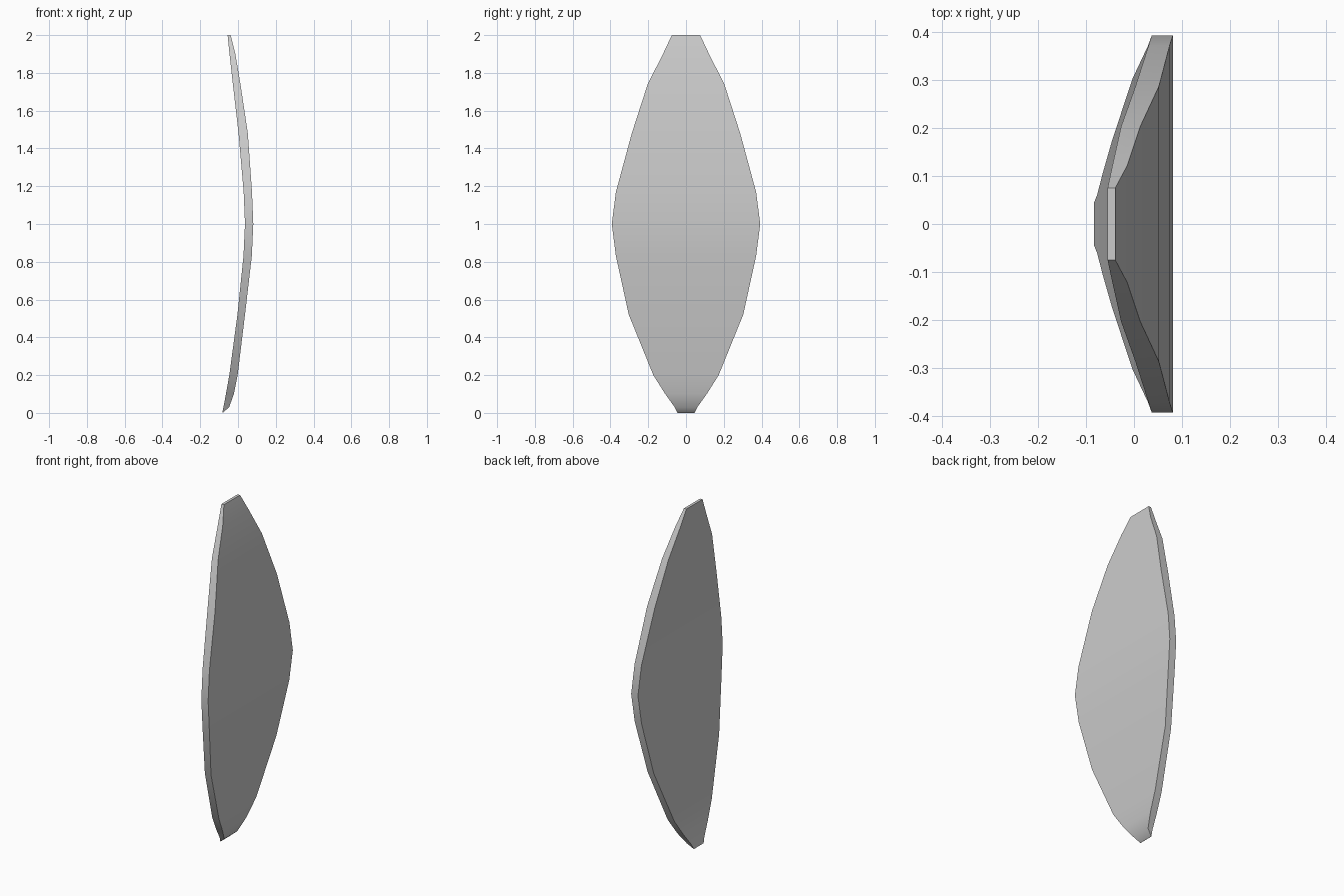
import bpy, bmesh

if "Cube" in bpy.data.objects:
    bpy.data.objects.remove(bpy.data.objects["Cube"])

# Curved blade profile: z, inner x, outer x, half width
stations = [
    (0.00, -0.083, -0.082, 0.045),
    (0.03, -0.077, -0.047, 0.06),
    (0.10, -0.064, -0.022, 0.11),
    (0.20, -0.046, -0.002, 0.173),
    (0.52, -0.003, 0.037, 0.303),
    (0.83, 0.029, 0.073, 0.371),
    (1.00, 0.037, 0.081, 0.393),
    (1.17, 0.030, 0.074, 0.371),
    (1.48, 0.003, 0.052, 0.287),
    (1.74, -0.027, 0.013, 0.203),
    (1.90, -0.045, -0.014, 0.122),
    (2.00, -0.055, -0.039, 0.075),
]

# Loft four-cornered sections up the blade and cap both ends
bm = bmesh.new()
rings = [[bm.verts.new(p) for p in ((a, -w, z), (b, -w, z), (b, w, z), (a, w, z))]
         for z, a, b, w in stations]
for lower, upper in zip(rings, rings[1:]):
    for i in range(4):
        j = (i + 1) % 4
        bm.faces.new((lower[i], lower[j], upper[j], upper[i]))
bm.faces.new(rings[0][::-1])
bm.faces.new(rings[-1])
bmesh.ops.recalc_face_normals(bm, faces=bm.faces)

mesh = bpy.data.meshes.new("curved_panel")
bm.to_mesh(mesh)
bm.free()
panel = bpy.data.objects.new("curved_panel", mesh)
bpy.context.collection.objects.link(panel)

# Smooth broad faces with crisp rim edges
bpy.context.view_layer.objects.active = panel
panel.select_set(True)
bpy.ops.object.shade_smooth_by_angle(angle=0.7)
